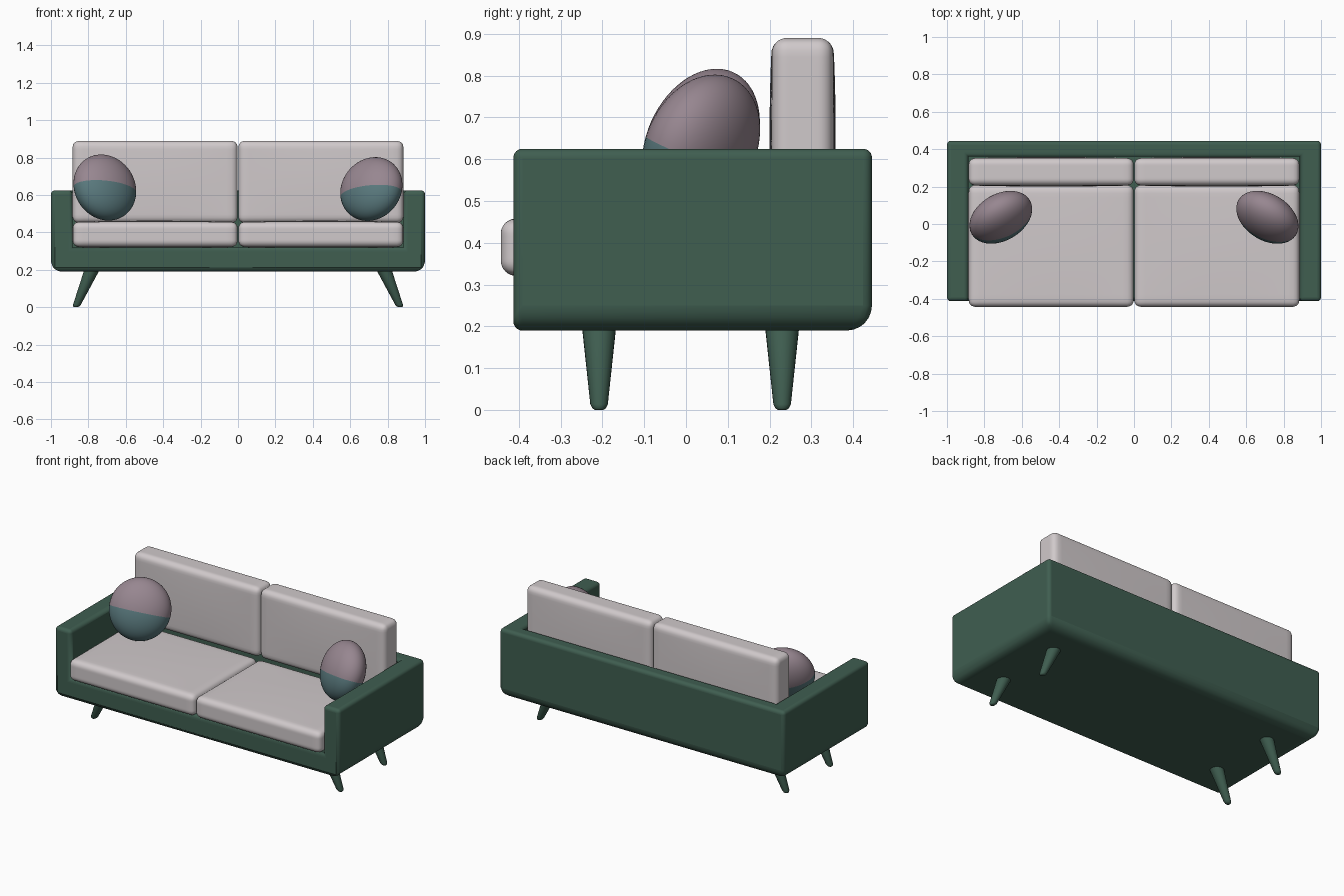
import bpy, bmesh, math
from mathutils import Matrix, Vector

if "Cube" in bpy.data.objects:
    bpy.data.objects.remove(bpy.data.objects["Cube"])


def material(name, rgb):
    m = bpy.data.materials.new(name)
    m.diffuse_color = (*rgb, 1)
    m.use_nodes = True
    m.node_tree.nodes["Principled BSDF"].inputs["Base Color"].default_value = m.diffuse_color
    return m


GREEN = material("dark green", (0.050, 0.112, 0.081))
CREAM = material("warm light grey", (0.63, 0.585, 0.595))
MAUVE = material("mauve", (0.31, 0.24, 0.28))
TEAL = material("teal", (0.10, 0.19, 0.205))


def finish(bm, name, mats, angle=None):
    bmesh.ops.recalc_face_normals(bm, faces=bm.faces)
    me = bpy.data.meshes.new(name)
    bm.to_mesh(me)
    bm.free()
    ob = bpy.data.objects.new(name, me)
    bpy.context.collection.objects.link(ob)
    for m in mats:
        me.materials.append(m)
    bpy.ops.object.select_all(action='DESELECT')
    bpy.context.view_layer.objects.active = ob
    ob.select_set(True)
    if angle:
        bpy.ops.object.shade_smooth_by_angle(angle=math.radians(angle))
    else:
        bpy.ops.object.shade_smooth()
    return ob


# Frame: one tray with arms and back, large rounding on the lower outer edges
def frame():
    y0, y1, z0, z1 = -0.413, 0.445, 0.19, 0.625
    xi, yi, zi = 0.885, 0.36, 0.32
    bm = bmesh.new()

    def ring(x, ya, yb, z):
        return [bm.verts.new(p) for p in ((-x, ya, z), (x, ya, z), (x, yb, z), (-x, yb, z))]
    b, t = ring(1, y0, y1, z0), ring(1, y0, y1, z1)
    i, d = ring(xi, y0, yi, z1), ring(xi, y0, yi, zi)
    for f in ((b[0], b[3], b[2], b[1]), (b[1], b[2], t[2], t[1]), (b[2], b[3], t[3], t[2]),
              (b[3], b[0], t[0], t[3]), (b[0], b[1], t[1], i[1], d[1], d[0], i[0], t[0]),
              (t[0], i[0], i[3], i[2], i[1], t[1], t[2], t[3]), d,
              (d[0], d[3], i[3], i[0]), (d[3], d[2], i[2], i[3]), (d[2], d[1], i[1], i[2])):
        bm.faces.new(f)
    bmesh.ops.recalc_face_normals(bm, faces=bm.faces)
    bm.normal_update()
    w = bm.edges.layers.float.new("bevel_weight_edge")
    for e in bm.edges:
        low = all(v.co.z < z0 + 0.01 for v in e.verts)
        front = all(v.co.y < y0 + 0.01 for v in e.verts)
        if e.is_convex:
            e[w] = 1.0 if low and not front else 0.36
    ob = finish(bm, "sofa_frame", [GREEN], 35)
    mod = ob.modifiers.new("rounding", 'BEVEL')
    mod.limit_method = 'WEIGHT'
    mod.width = 0.06
    mod.segments = 6
    # keep the smoothing step last
    ob.modifiers.move(len(ob.modifiers) - 1, 0)


# Cushion: rounded box with slightly puffed broad faces
def cushion(name, lo, hi, axis, r=0.035, puff=0.006):
    lo, hi = Vector(lo), Vector(hi)
    c, h = (lo + hi) / 2, (hi - lo) / 2
    bm = bmesh.new()
    bmesh.ops.create_cube(bm, size=2)
    bmesh.ops.subdivide_edges(bm, edges=bm.edges[:], cuts=23, use_grid_fill=True)
    a, b = [k for k in range(3) if k != axis]
    for v in bm.verts:
        u = [math.sin(x * math.pi / 2) for x in v.co]
        p = Vector([u[k] * h[k] for k in range(3)])
        q = Vector([max(-(h[k] - r), min(h[k] - r, p[k])) for k in range(3)])
        if (p - q).length > 1e-6:
            p = q + (p - q).normalized() * r
        p[axis] += u[axis] * puff * (1 - u[a] ** 2) * (1 - u[b] ** 2)
        v.co = p + c
    finish(bm, name, [CREAM])


# Throw pillow: leaning ellipsoid, mauve above a teal lower part
def pillow(name, centre, radii, turn, tilt, roll, cut):
    bm = bmesh.new()
    bmesh.ops.create_uvsphere(bm, u_segments=48, v_segments=32, radius=1)
    for v in bm.verts:
        v.co = Vector([v.co[k] * radii[k] for k in range(3)])
    bmesh.ops.bisect_plane(bm, geom=bm.verts[:] + bm.edges[:] + bm.faces[:],
                           plane_co=(0, 0, cut), plane_no=(0, 0, 1))
    for f in bm.faces:
        f.material_index = 1 if f.calc_center_median().z < cut else 0
    rot = [Matrix.Rotation(math.radians(g), 4, ax) for g, ax in ((turn, 'Z'), (-tilt, 'X'), (roll, 'Y'))]
    bm.transform(Matrix.Translation(centre) @ rot[0] @ rot[1] @ rot[2])
    finish(bm, name, [MAUVE, TEAL])


# Leg: tapered round peg, splayed sideways
def leg(name, side, y, n=24):
    bm = bmesh.new()
    rings = []
    for z, r in ((0, 0.010), (0.004, 0.016), (0.014, 0.021), (0.20, 0.041)):
        x = side * (0.867 - 0.082 * z / 0.19)
        rings.append([bm.verts.new((x + r * math.cos(k * math.tau / n),
                                    y + r * math.sin(k * math.tau / n), z)) for k in range(n)])
    for lo, hi in zip(rings, rings[1:]):
        for k in range(n):
            bm.faces.new((lo[k], lo[(k + 1) % n], hi[(k + 1) % n], hi[k]))
    bm.faces.new(rings[0])
    bm.faces.new(rings[-1])
    finish(bm, name, [GREEN], 50)


frame()
for s, label in ((-1, "left"), (1, "right")):
    xa, xb = sorted((s * 0.002, s * 0.884))
    cushion(label + "_seat_cushion", (xa, -0.443, 0.322), (xb, 0.208, 0.457), 2)
    cushion(label + "_back_cushion", (xa, 0.206, 0.45), (xb, 0.352, 0.89), 1)
    leg(label + "_front_leg", s, -0.208)
    leg(label + "_back_leg", s, 0.23)
pillow("left_pillow", (-0.712, 0.036, 0.64), (0.18, 0.112, 0.185), 30, 22, 10, -0.012)
pillow("right_pillow", (0.713, 0.036, 0.632), (0.18, 0.112, 0.178), -32, 22, -10, -0.03)
